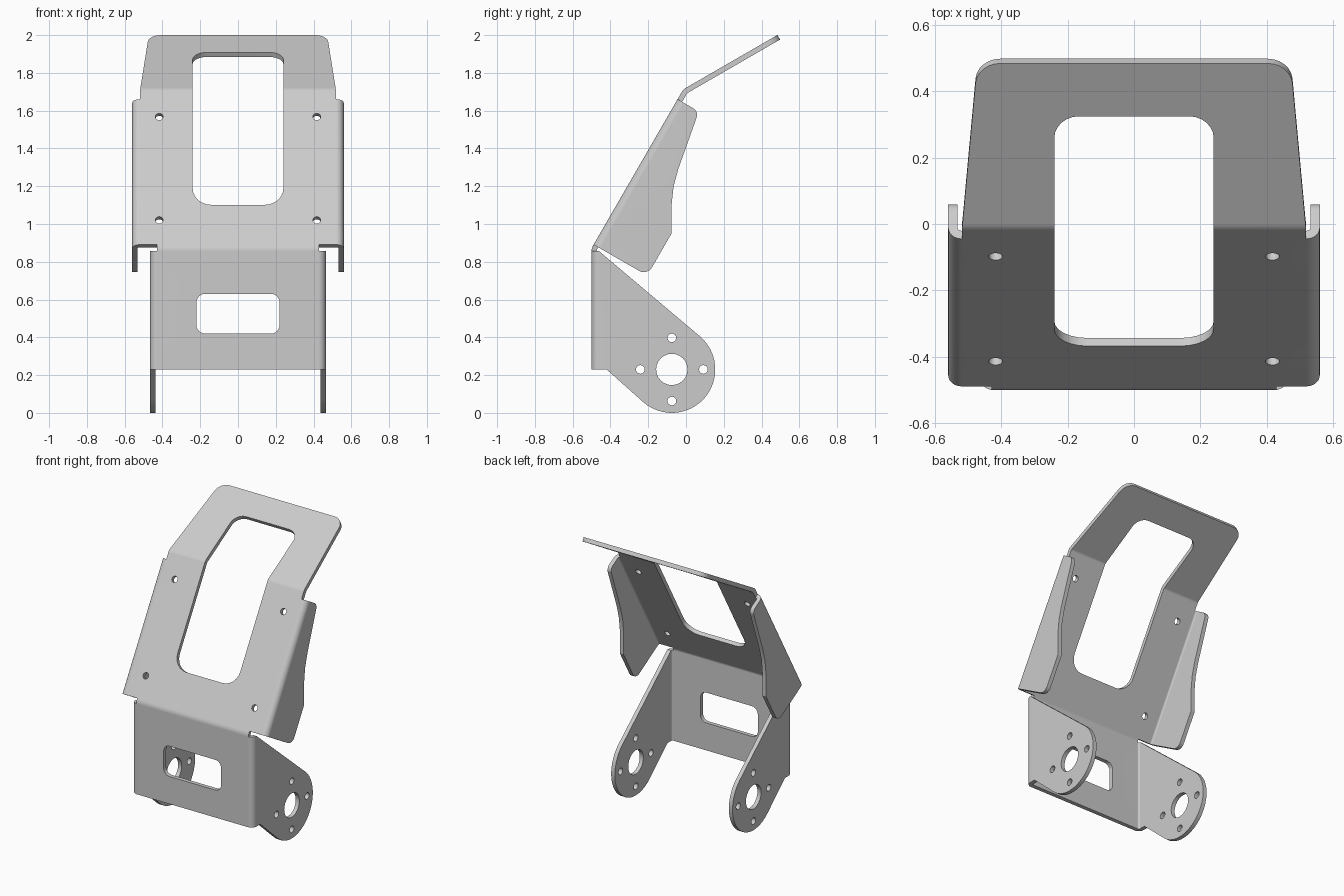
import bpy
import bmesh
from math import sin, cos, tan, pi, radians
from mathutils import Vector

T = 0.028            # sheet thickness
R_SIDE = 0.04        # outer radius of the side bends
R_FACE = 0.06        # outer radius of the bends across the face
STEPS = 6
# bends across the face: start along the sheet, radius, turn
FACE_BENDS = [(0.856, R_FACE, radians(30)), (1.826, R_FACE, radians(30))]

old = bpy.data.objects.get("Cube")
if old:
    bpy.data.objects.remove(old, do_unlink=True)

steel = bpy.data.materials.new("light_grey_metal")
steel.use_nodes = True
GREY = (0.6, 0.6, 0.6, 1)
steel.diffuse_color = GREY
steel.node_tree.nodes["Principled BSDF"].inputs["Base Color"].default_value = GREY


def fold(s, d, bends):
    """Walk s along a bent strip, then step d inward."""
    a = b = ang = pos = 0.0
    for start, r, turn in bends:
        if s <= start:
            break
        a += (start - pos) * cos(ang) - r * sin(ang)
        b += (start - pos) * sin(ang) + r * cos(ang)
        step = min((s - start) / r, turn)
        ang += step
        a += r * sin(ang)
        b -= r * cos(ang)
        pos = start + r * step
    a += (s - pos) * cos(ang) - d * sin(ang)
    b += (s - pos) * sin(ang) + d * cos(ang)
    return a, b


def rounded(points, n=6):
    """Closed outline from (u, v, corner radius)."""
    out = []
    for i, (u, v, r) in enumerate(points):
        p = Vector((u, v))
        if r == 0:
            out.append(p)
            continue
        e1 = (Vector(points[i - 1][:2]) - p).normalized()
        e2 = (Vector(points[(i + 1) % len(points)][:2]) - p).normalized()
        half = e1.angle(e2) / 2
        centre = p + (e1 + e2).normalized() * r / sin(half)
        start = (p + e1 * r / tan(half) - centre).normalized()
        end = (p + e2 * r / tan(half) - centre).normalized()
        for k in range(n + 1):
            out.append(centre + start.slerp(end, k / n) * r)
    return out


def circle(u, v, r, n):
    return [Vector((u + r * cos(2 * pi * k / n), v + r * sin(2 * pi * k / n)))
            for k in range(n)]


def mirrored(half):
    return half + [(-u, v, r) for u, v, r in reversed(half)]


def flat_u(width, depth):
    """Flat position of a point at this depth on a folded side."""
    return width + depth + R_SIDE * (pi / 2 - 2)


def folded_sheet(name, width, loops):
    bm = bmesh.new()
    for loop in loops:
        verts = [bm.verts.new((p.x, p.y, 0)) for p in loop]
        for i, v in enumerate(verts):
            bm.edges.new((verts[i - 1], v))
    bmesh.ops.triangle_fill(bm, edges=bm.edges[:], use_beauty=True, normal=(0, 0, 1))
    # score the sheet along every bend
    side_bend = [(width - R_SIDE, R_SIDE, pi / 2)]
    for axis, bends, signs in ((0, side_bend, (-1, 1)), (1, FACE_BENDS, (1,))):
        for start, r, turn in bends:
            for k in range(STEPS + 1):
                for sign in signs:
                    co, no = Vector((0, 0, 0)), Vector((0, 0, 0))
                    co[axis] = sign * (start + r * turn * k / STEPS)
                    no[axis] = 1
                    bmesh.ops.bisect_plane(bm, geom=bm.verts[:] + bm.edges[:] + bm.faces[:],
                                           dist=1e-5, plane_co=co, plane_no=no)
    # thicken, then fold
    new = bmesh.ops.extrude_face_region(bm, geom=bm.faces[:])["geom"]
    for v in new:
        if isinstance(v, bmesh.types.BMVert):
            v.co.z = T
    for v in bm.verts:
        u, s, w = v.co
        x, depth = fold(abs(u), w, side_bend)
        z, y = fold(s, depth, FACE_BENDS)
        v.co = (x if u >= 0 else -x, y - 0.5, z)
    bmesh.ops.recalc_face_normals(bm, faces=bm.faces[:])
    mesh = bpy.data.meshes.new(name)
    bm.to_mesh(mesh)
    bm.free()
    mesh.materials.append(steel)
    obj = bpy.data.objects.new(name, mesh)
    bpy.context.collection.objects.link(obj)
    bpy.ops.object.select_all(action='DESELECT')
    obj.select_set(True)
    bpy.context.view_layer.objects.active = obj
    bpy.ops.object.shade_smooth_by_angle(angle=radians(30))
    mod = obj.modifiers.new("even_shading", 'WEIGHTED_NORMAL')
    mod.keep_sharp = True


# lower bracket: front panel with two round pivot ears
LOW_W = 0.465
PIVOT_D, PIVOT_Z, EAR_R = 0.425, 0.23, 0.23
half = [(flat_u(LOW_W, 0.08), 0.23, 0)]
for k in range(25):
    a = radians(-132 + 181.6 * k / 24)
    half.append((flat_u(LOW_W, PIVOT_D + EAR_R * cos(a)), PIVOT_Z + EAR_R * sin(a), 0))
half += [(flat_u(LOW_W, 0.04), 0.856, 0), (0.43, 0.856, 0), (0.43, 0.893, 0)]
loops = [rounded(mirrored(half)),
         rounded(mirrored([(0.22, 0.42, 0.045), (0.22, 0.63, 0.045)]))]
for side in (-1, 1):
    pu = flat_u(LOW_W, PIVOT_D)
    loops.append(circle(side * pu, PIVOT_Z, 0.083, 24))
    for du, dv in ((1, 0), (-1, 0), (0, 1), (0, -1)):
        loops.append(circle(side * (pu + 0.167 * du), PIVOT_Z + 0.167 * dv, 0.023, 16))
folded_sheet("lower_bracket", LOW_W, loops)

# upper bracket: sloped panel, side wings and bent top lip
UP_W = 0.56
wing = [(0.328, 0.893, 0.05), (0.328, 1.152, 0), (0.253, 1.28, 0), (0.212, 1.373, 0),
        (0.188, 1.464, 0), (0.13, 1.782, 0.04)]
half = [(flat_u(UP_W, d), v, r) for d, v, r in wing]
half += [(0.518, 1.782, 0), (0.518, 1.842, 0), (0.472, 2.417, 0.075)]
loops = [rounded(mirrored(half)),
         rounded(mirrored([(0.24, 1.136, 0.1), (0.24, 2.233, 0.075)]))]
for side in (-1, 1):
    for v in (1.043, 1.675):
        loops.append(circle(side * 0.417, v, 0.021, 16))
folded_sheet("upper_bracket", UP_W, loops)
